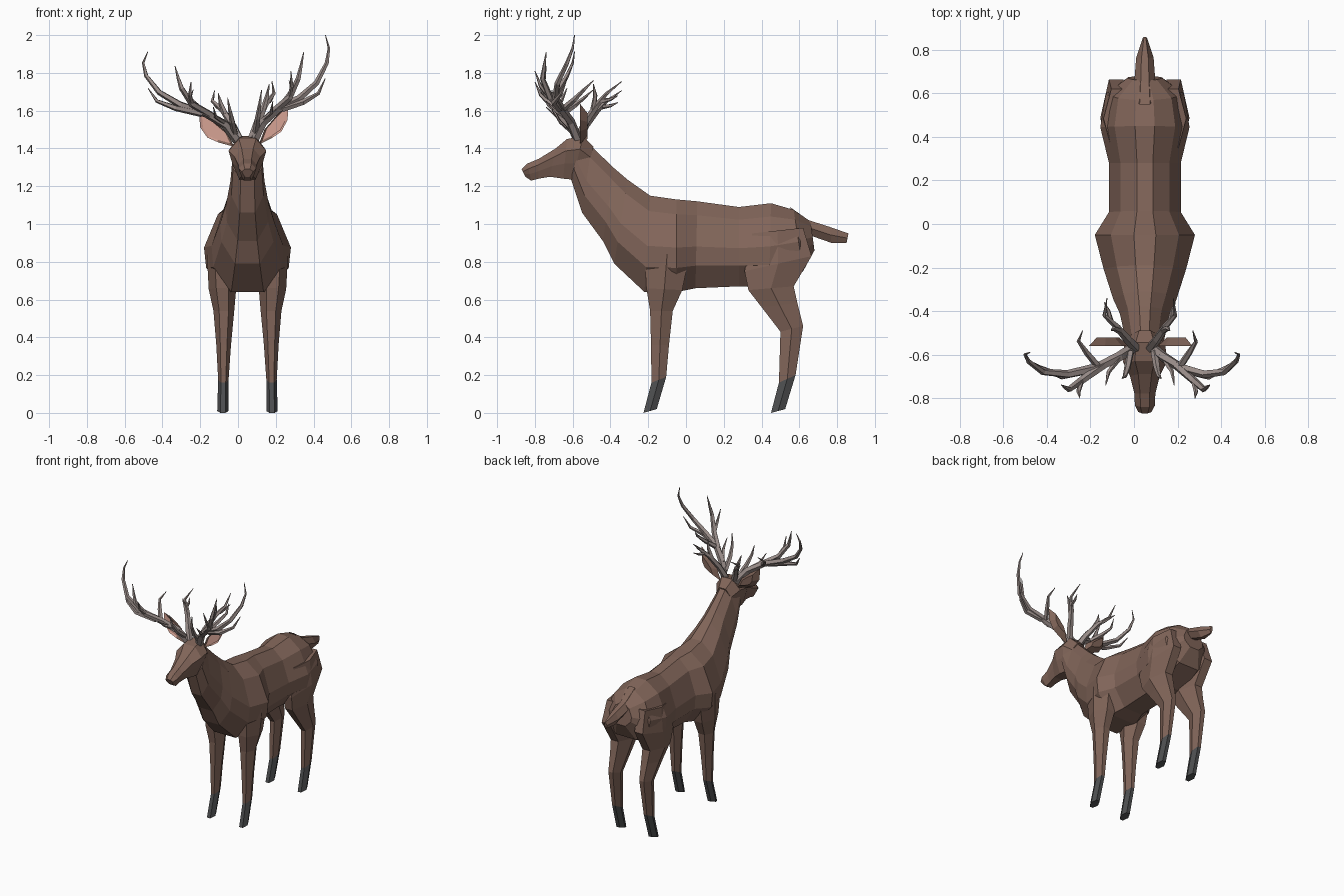
import bpy, bmesh, math
from mathutils import Vector

CX = 0.05  # the animal's mid-plane


def material(name, rgb):
    m = bpy.data.materials.new(name)
    m.diffuse_color = (*rgb, 1)
    return m


FUR = material("brown fur", (0.22, 0.13, 0.10))
HOOF = material("dark hoof", (0.075, 0.077, 0.08))
ANTLER = material("grey antler", (0.32, 0.265, 0.25))
PINK = material("pink inner ear", (0.68, 0.37, 0.30))


def finish(name, bm, mats):
    bmesh.ops.recalc_face_normals(bm, faces=bm.faces)
    me = bpy.data.meshes.new(name)
    bm.to_mesh(me)
    bm.free()
    for m in mats:
        me.materials.append(m)
    ob = bpy.data.objects.new(name, me)
    bpy.context.collection.objects.link(ob)
    return ob


def add_loft(bm, rings, last_band=0):
    """Skin closed rings; the final band and cap get material last_band."""
    vs = [[bm.verts.new(p) for p in r] for r in rings]
    n = len(vs[0])
    for i, (a, b) in enumerate(zip(vs, vs[1:])):
        for k in range(n):
            f = bm.faces.new((a[k], a[(k + 1) % n], b[(k + 1) % n], b[k]))
            if i == len(vs) - 2:
                f.material_index = last_band
    bm.faces.new(vs[0])
    bm.faces.new(vs[-1]).material_index = last_band


def section(ty, tz, by, bz, w, shape):
    """Symmetric slanted ring from a top point to a bottom point."""
    half = [(w * f, ty + (by - ty) * t, tz + (bz - tz) * t) for f, t in shape]
    return ([(CX + x, y, z) for x, y, z in half] +
            [(CX - x, y, z) for x, y, z in reversed(half)])


def trunk(name, stations, shape):
    bm = bmesh.new()
    add_loft(bm, [section(*s, shape) for s in stations])
    return finish(name, bm, [FUR])


# Body and neck: top y, top z, bottom y, bottom z, half width
trunk("body_and_neck", [
    (0.66, 1.01, 0.68, 0.86, 0.08),
    (0.57, 1.075, 0.62, 0.75, 0.18),
    (0.45, 1.11, 0.44, 0.67, 0.205),
    (0.28, 1.09, 0.28, 0.67, 0.165),
    (0.06, 1.12, 0.05, 0.66, 0.165),
    (-0.05, 1.13, -0.05, 0.64, 0.23),
    (-0.19, 1.15, -0.22, 0.64, 0.19),
    (-0.31, 1.235, -0.38, 0.79, 0.145),
    (-0.38, 1.295, -0.44, 0.91, 0.115),
    (-0.50, 1.41, -0.55, 1.06, 0.09),
    (-0.55, 1.45, -0.61, 1.24, 0.08),
], [(0.22, 0), (0.68, 0.16), (1, 0.52), (0.95, 0.74), (0.45, 1)])

# Head with tapered muzzle
trunk("head", [
    (-0.49, 1.41, -0.54, 1.22, 0.06),
    (-0.545, 1.465, -0.60, 1.235, 0.095),
    (-0.63, 1.45, -0.65, 1.24, 0.10),
    (-0.69, 1.40, -0.72, 1.25, 0.068),
    (-0.78, 1.345, -0.78, 1.24, 0.048),
    (-0.84, 1.32, -0.82, 1.23, 0.046),
    (-0.87, 1.29, -0.85, 1.25, 0.03),
], [(0.45, 0), (1, 0.3), (0.8, 0.62), (0.45, 1)])

# Tail
trunk("tail", [
    (0.55, 1.09, 0.62, 0.93, 0.06),
    (0.65, 1.02, 0.67, 0.935, 0.048),
    (0.76, 0.985, 0.77, 0.90, 0.04),
    (0.86, 0.95, 0.85, 0.90, 0.010),
], [(0.4, 0), (1, 0.5), (0.4, 1)])

# Legs: front y, front z, back y, back z, inner x, outer x
FRONT = [
    (-0.22, 0.84, 0.02, 0.84, 0.07, 0.215),
    (-0.21, 0.66, -0.02, 0.65, 0.06, 0.205),
    (-0.19, 0.54, -0.07, 0.54, 0.07, 0.18),
    (-0.185, 0.36, -0.09, 0.36, 0.087, 0.165),
    (-0.183, 0.16, -0.105, 0.19, 0.10, 0.155),
    (-0.225, 0.0, -0.155, 0.02, 0.10, 0.16),
]
HIND = [
    (0.35, 0.95, 0.62, 0.98, 0.06, 0.19),
    (0.31, 0.75, 0.665, 0.83, 0.06, 0.205),
    (0.33, 0.65, 0.57, 0.67, 0.06, 0.195),
    (0.40, 0.56, 0.59, 0.58, 0.07, 0.18),
    (0.50, 0.43, 0.62, 0.46, 0.085, 0.165),
    (0.492, 0.16, 0.58, 0.20, 0.10, 0.155),
    (0.45, 0.0, 0.525, 0.02, 0.10, 0.16),
]
HEX = [(1, 0.45), (0, 1), (-1, 0.45), (-1, -0.45), (0, -1), (1, -0.45)]


def leg(name, side, stations):
    rings = []
    for yf, zf, yb, zb, xi, xo in stations:
        rings.append([(CX + side * ((xi + xo) / 2 + v * (xo - xi) / 2),
                       yf + (yb - yf) * (u + 1) / 2,
                       zf + (zb - zf) * (u + 1) / 2) for u, v in HEX])
    bm = bmesh.new()
    add_loft(bm, rings, 1)
    finish(name, bm, [FUR, HOOF])


# Ears: leaf outline (x offset, z), pink dish in front, fur behind
EAR = [(0.06, 1.42), (0.13, 1.455), (0.18, 1.49), (0.212, 1.55),
       (0.218, 1.635), (0.155, 1.575), (0.09, 1.50)]


def ear(name, side, lean):
    bm = bmesh.new()
    ctr = Vector((0.15, 0, 1.53))

    def ring(scale, y):
        out = []
        for x, z in EAR:
            p = ctr + (Vector((x, 0, z)) - ctr) * scale
            z = p.z - lean * p.x
            out.append(bm.verts.new((CX + side * (p.x + lean * p.x), y, z)))
        return out
    rim, dish, back = ring(1, -0.56), ring(0.8, -0.553), ring(0.55, -0.522)
    n = len(EAR)
    for k in range(n):
        j = (k + 1) % n
        bm.faces.new((rim[k], rim[j], dish[j], dish[k])).material_index = int(k in (1, 2, 3))
        bm.faces.new((rim[k], rim[j], back[j], back[k]))
    bm.faces.new(dish).material_index = 1
    bm.faces.new(back)
    finish(name, bm, [FUR, PINK])


# Antler branches: start radius, then points (x offset from base plane, y, z)
BRANCHES = [
    # main beam
    (0.023, [(0.04, -0.57, 1.44), (0.09, -0.61, 1.54), (0.17, -0.66, 1.61), (0.28, -0.69, 1.665),
             (0.37, -0.68, 1.745), (0.425, -0.63, 1.85), (0.437, -0.60, 1.93), (0.418, -0.59, 2.0)]),
    # low outer tine
    (0.017, [(0.19, -0.67, 1.61), (0.30, -0.70, 1.645), (0.38, -0.66, 1.69), (0.417, -0.63, 1.77)]),
    # tall forward tine and its fork
    (0.018, [(0.15, -0.65, 1.60), (0.23, -0.72, 1.67), (0.275, -0.76, 1.77), (0.29, -0.75, 1.84),
             (0.303, -0.74, 1.91)]),
    (0.012, [(0.23, -0.72, 1.67), (0.24, -0.77, 1.73), (0.235, -0.80, 1.81)]),
    # backward tine from the beam
    (0.015, [(0.17, -0.65, 1.61), (0.21, -0.59, 1.66), (0.24, -0.54, 1.71), (0.225, -0.49, 1.76)]),
    # rear beam and its forks
    (0.021, [(0.03, -0.57, 1.45), (0.06, -0.53, 1.54), (0.10, -0.47, 1.63), (0.145, -0.42, 1.69),
             (0.135, -0.34, 1.755)]),
    (0.014, [(0.09, -0.49, 1.61), (0.11, -0.48, 1.68), (0.12, -0.49, 1.74)]),
    (0.011, [(0.12, -0.45, 1.65), (0.13, -0.40, 1.66), (0.145, -0.36, 1.68)]),
    # brow tines
    (0.016, [(0.05, -0.59, 1.49), (0.06, -0.66, 1.56), (0.07, -0.70, 1.63), (0.08, -0.71, 1.71)]),
    (0.012, [(0.08, -0.60, 1.54), (0.13, -0.68, 1.59), (0.14, -0.74, 1.65)]),
]


def antler(name, side, spread, rise):
    bm = bmesh.new()
    for r0, pts in BRANCHES:
        ps = [Vector((0.045 + side * spread * x, y, 1.45 + rise * (z - 1.45))) for x, y, z in pts]
        rings = []
        for i, p in enumerate(ps):
            d = (ps[min(i + 1, len(ps) - 1)] - ps[max(i - 1, 0)]).normalized()
            u = d.cross(Vector((0, 1, 0.2))).normalized()
            v = d.cross(u)
            r = r0 * (1 - (i / (len(ps) - 1)) ** 1.6) + 0.002
            rings.append([p + r * (u * math.cos(a) + v * math.sin(a))
                          for a in (math.tau * k / 5 for k in range(5))])
        add_loft(bm, rings)
    finish(name, bm, [ANTLER])


for label, side in (("left", -1), ("right", 1)):
    leg(f"front_leg_{label}", side, FRONT)
    leg(f"hind_leg_{label}", side, HIND)
    ear(f"ear_{label}", side, 0.18 if side < 0 else 0.0)
# The head rolls slightly, so one antler spreads wider and the other rises higher
antler("antler_right", 1, 1.0, 1.0)
antler("antler_left", -1, 1.25, 0.84)
